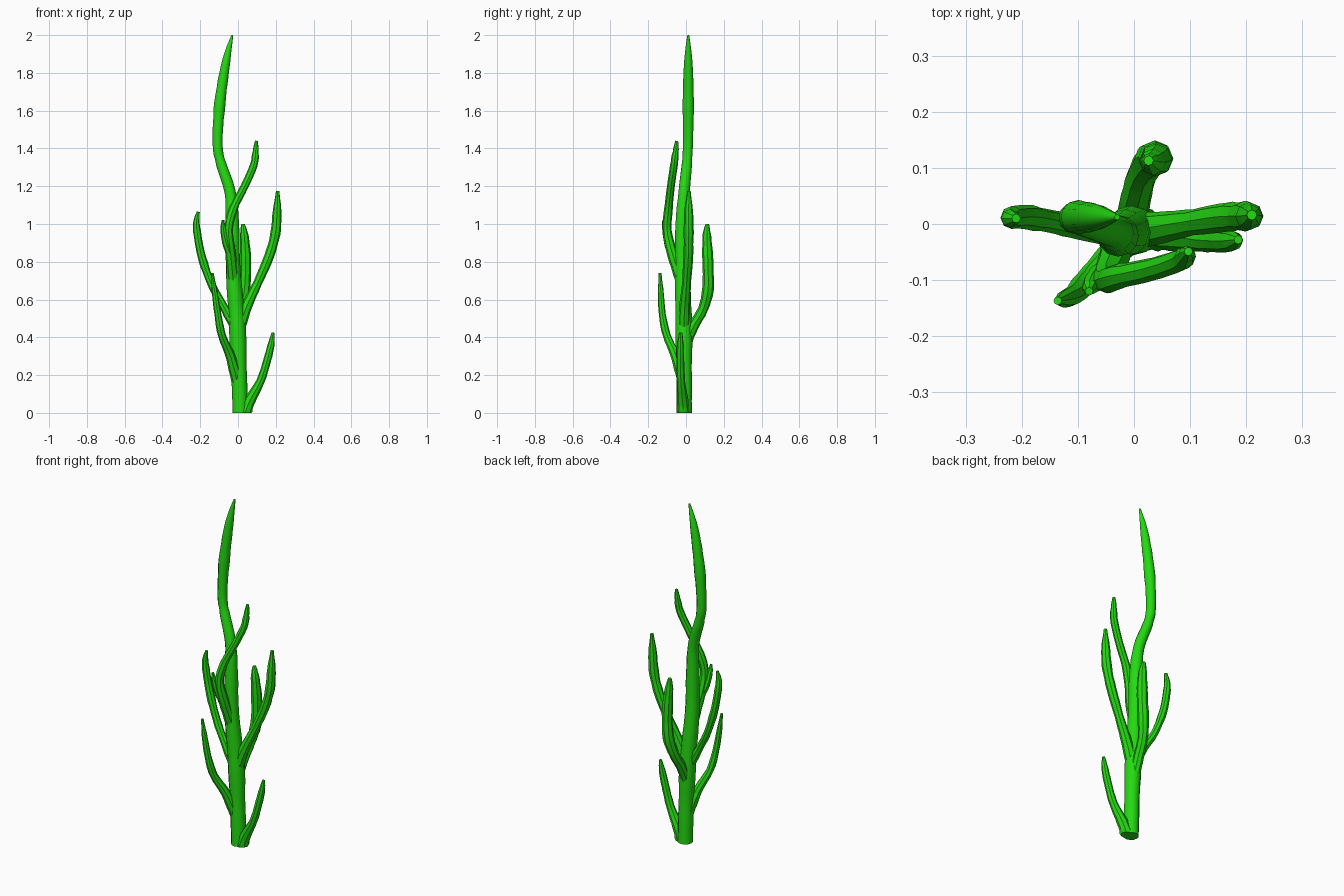
import bpy, bmesh, math, random
from mathutils import Vector

random.seed(4)
if "Cube" in bpy.data.objects:
    bpy.data.objects.remove(bpy.data.objects["Cube"], do_unlink=True)

green = bpy.data.materials.new("bright_green")
green.use_nodes = True
COLOUR = (0.018, 0.70, 0.006, 1)
green.diffuse_color = COLOUR
bsdf = next(n for n in green.node_tree.nodes if n.type == "BSDF_PRINCIPLED")
bsdf.inputs["Base Color"].default_value = COLOUR
bsdf.inputs["Roughness"].default_value = 0.7


def spline(points, steps):
    """Catmull-Rom samples through points of x, y, z, radius."""
    pts = [Vector(p) for p in points]
    pts = [pts[0] * 2 - pts[1]] + pts + [pts[-1] * 2 - pts[-2]]
    out = []
    for a, b, c, d in zip(pts, pts[1:], pts[2:], pts[3:]):
        for i in range(steps):
            t = i / steps
            out.append(0.5 * (2 * b + (c - a) * t + (2 * a - 5 * b + 4 * c - d) * t * t
                              + (3 * b - a - 3 * c + d) * t ** 3))
    return out + [pts[-2]]


def stem(name, points, sides=8, steps=4):
    """Tapering, slightly knobbly tube along a path."""
    path = spline(points, steps)
    bm = bmesh.new()
    rings = []
    for i, p in enumerate(path):
        before, after = path[max(i - 1, 0)], path[min(i + 1, len(path) - 1)]
        tangent = (after - before).to_3d().normalized()
        if p.z < 0.01:
            tangent = Vector((0, 0, 1))
        side = Vector((0, 1, 0)).cross(tangent).normalized()
        other = tangent.cross(side)
        radius = max(p.w, 0.004) * random.uniform(0.95, 1.06)
        ring = []
        for k in range(sides):
            a = math.tau * k / sides
            co = p.to_3d() + (side * math.cos(a) + other * math.sin(a)) * radius
            co.z = max(co.z, 0)
            ring.append(bm.verts.new(co))
        rings.append(ring)
    for lo, hi in zip(rings, rings[1:]):
        for k in range(sides):
            n = (k + 1) % sides
            bm.faces.new((lo[k], lo[n], hi[n], hi[k]))
    bm.faces.new(rings[0][::-1])
    bm.faces.new(rings[-1])
    bmesh.ops.recalc_face_normals(bm, faces=bm.faces)
    mesh = bpy.data.meshes.new(name)
    bm.to_mesh(mesh)
    bm.free()
    mesh.materials.append(green)
    obj = bpy.data.objects.new(name, mesh)
    bpy.context.collection.objects.link(obj)
    bpy.ops.object.select_all(action="DESELECT")
    obj.select_set(True)
    bpy.context.view_layer.objects.active = obj
    bpy.ops.object.shade_smooth_by_angle(angle=math.radians(40))


# Main stalk, bending aside near the top
stem("main_stalk", [
    (.012, -.01, 0, .042), (.005, -.01, .25, .042), (-.006, -.012, .5, .043),
    (-.025, -.02, .75, .04), (-.03, -.02, 1, .034), (-.042, -.01, 1.17, .03),
    (-.09, .005, 1.32, .026), (-.108, .01, 1.42, .026), (-.1, .012, 1.6, .029),
    (-.08, .012, 1.76, .026), (-.055, .012, 1.9, .018), (-.03, .012, 2, .005)], sides=12)

# Side branches
stem("low_left_branch", [
    (.037, -.014, 0, .034), (.065, -.018, .07, .03), (.12, -.027, .17, .022),
    (.155, -.03, .28, .021), (.175, -.03, .36, .018), (.186, -.028, .425, .008)])
stem("tall_left_branch", [
    (.0, -.012, .42, .03), (.04, -.008, .55, .03), (.105, .003, .69, .024),
    (.165, .012, .83, .025), (.198, .014, .95, .026), (.207, .014, 1.07, .022),
    (.21, .016, 1.175, .009)])
stem("right_branch", [
    (-.02, -.015, .46, .025), (-.085, -.01, .58, .022), (-.14, .003, .68, .021),
    (-.19, .012, .82, .022), (-.214, .012, .94, .021), (-.22, .01, 1.01, .017),
    (-.21, .01, 1.065, .008)])
stem("low_front_branch", [
    (-.005, -.015, .17, .03), (-.04, -.055, .3, .026), (-.085, -.102, .41, .021),
    (-.106, -.125, .52, .019), (-.122, -.133, .63, .016), (-.136, -.137, .74, .007)])
stem("high_front_branch", [
    (-.025, -.025, .7, .03), (-.04, -.075, .85, .027), (-.05, -.1, .97, .024),
    (-.025, -.093, 1.08, .022), (.035, -.08, 1.2, .02), (.083, -.064, 1.31, .02),
    (.093, -.055, 1.38, .016), (.097, -.049, 1.44, .008)])
stem("front_shoot", [
    (-.045, -.08, .85, .022), (-.068, -.1, .92, .02), (-.078, -.112, .98, .014),
    (-.08, -.12, 1.02, .007)])
stem("back_branch", [
    (-.005, -.005, .35, .028), (.002, .04, .46, .027), (.015, .09, .55, .027),
    (.033, .116, .65, .03), (.04, .117, .76, .03), (.038, .113, .87, .027),
    (.032, .11, .95, .021), (.026, .113, 1, .009)])
